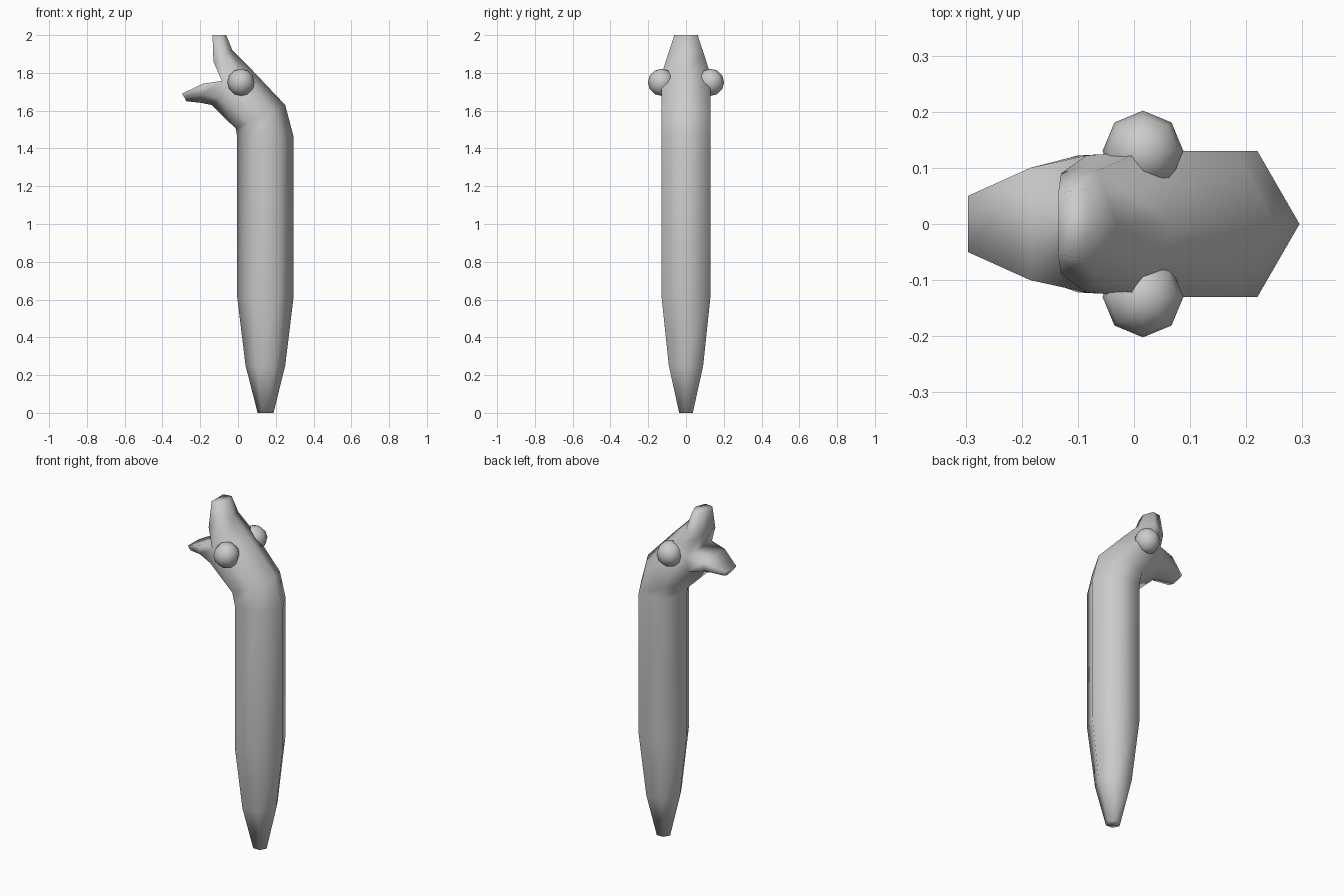
import bpy, bmesh
from math import cos, sin, pi
from mathutils import Vector

if "Cube" in bpy.data.objects:
    bpy.data.objects.remove(bpy.data.objects["Cube"])


def finish(bm, name):
    bmesh.ops.recalc_face_normals(bm, faces=bm.faces)
    me = bpy.data.meshes.new(name)
    bm.to_mesh(me)
    bm.free()
    for p in me.polygons:
        p.use_smooth = True
    ob = bpy.data.objects.new(name, me)
    bpy.context.collection.objects.link(ob)
    return ob


def hex_ring(bm, right, left, half_width):
    """Six-sided ring between two (x, z) points, widest across y."""
    a, b = Vector((right[0], 0, right[1])), Vector((left[0], 0, left[1]))
    c, u = (a + b) / 2, (a - b) / 2
    return [bm.verts.new(c + u * cos(i * pi / 3) +
                         Vector((0, half_width / sin(pi / 3) * sin(i * pi / 3), 0)))
            for i in range(6)]


def bridge(bm, r1, r2):
    n = len(r1)
    for i in range(n):
        j = (i + 1) % n
        bm.faces.new((r1[i], r1[j], r2[j], r2[i]))


def jaw_ring(bm, ridge, side, inner):
    """Five-point jaw section: ridge, side pair and mouth-side pair (x, y, z)."""
    m = lambda p: (p[0], -p[1], p[2])
    return [bm.verts.new(p) for p in (ridge, side, inner, m(inner), m(side))]


bm = bmesh.new()

# tapered tail, straight body and bent neck
rings = [hex_ring(bm, *s) for s in (
    ((0.188, 0.0), (0.104, 0.0), 0.036),
    ((0.25, 0.25), (0.04, 0.25), 0.091),
    ((0.295, 0.62), (-0.005, 0.62), 0.13),
    ((0.295, 1.46), (-0.005, 1.465), 0.13),
    ((0.25, 1.63), (-0.012, 1.505), 0.13))]
bm.faces.new(rings[0])
for a, b in zip(rings, rings[1:]):
    bridge(bm, a, b)

# head section where the jaws split, mouth corners shared
upper = jaw_ring(bm, (0.07, 0, 1.82), (0.015, 0.13, 1.79), (-0.085, 0.122, 1.757))
low = [bm.verts.new(p) for p in ((-0.14, 0, 1.63), (-0.10, 0.122, 1.67), (-0.10, -0.122, 1.67))]
lower = [low[0], low[1], upper[2], upper[3], low[2]]
n = rings[-1]
for f in ((n[0], n[1], upper[1], upper[0]), (n[0], n[5], upper[4], upper[0]),
          (n[3], n[2], low[1], low[0]), (n[3], n[4], low[2], low[0]),
          (n[1], n[2], upper[2], upper[1]), (n[2], low[1], upper[2]),
          (n[5], n[4], upper[3], upper[4]), (n[4], low[2], upper[3])):
    bm.faces.new(f)

# upper jaw
u1 = jaw_ring(bm, (-0.03, 0, 1.92), (-0.065, 0.095, 1.90), (-0.13, 0.09, 1.86))
u2 = jaw_ring(bm, (-0.062, 0, 2.0), (-0.085, 0.062, 2.0), (-0.135, 0.055, 2.0))
# lower jaw
l1 = jaw_ring(bm, (-0.20, 0, 1.642), (-0.188, 0.09, 1.685), (-0.185, 0.10, 1.743))
l2 = jaw_ring(bm, (-0.275, 0, 1.65), (-0.28, 0.045, 1.665), (-0.296, 0.05, 1.69))
for base, mid, tip in ((upper, u1, u2), (lower, l1, l2)):
    bridge(bm, base, mid)
    bridge(bm, mid, tip)
    bm.faces.new(tip)
finish(bm, "body")

# eyes
for s, name in ((-1, "eye_front"), (1, "eye_back")):
    bm = bmesh.new()
    bmesh.ops.create_uvsphere(bm, u_segments=8, v_segments=6, radius=0.072)
    bmesh.ops.translate(bm, verts=bm.verts, vec=(0.016, s * 0.13, 1.75))
    finish(bm, name)
